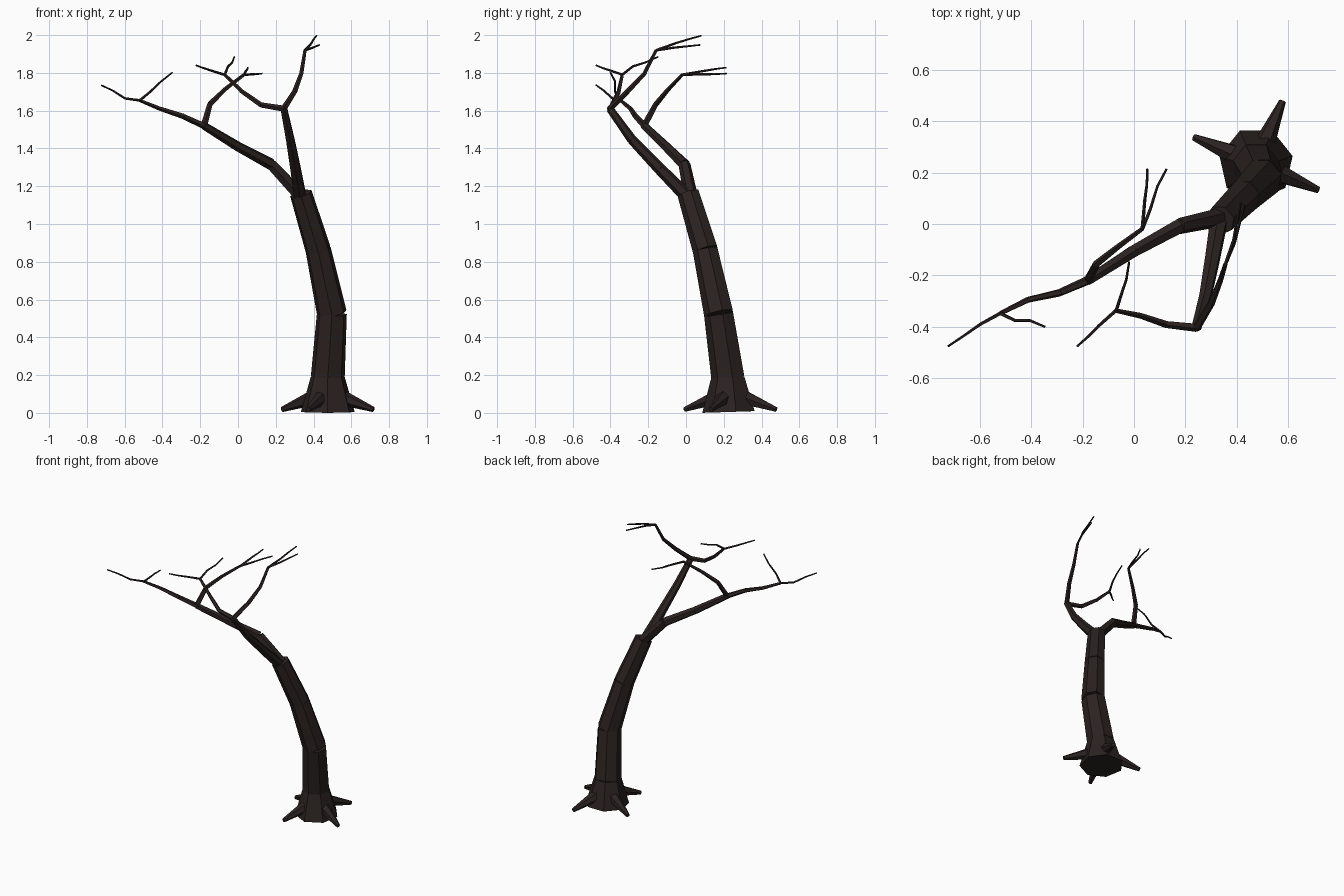
import bpy, bmesh, math
from mathutils import Vector, Matrix

bark = bpy.data.materials.new("dark_bark")
bark.diffuse_color = (0.024, 0.016, 0.015, 1)


def limb(name, pts, r0, r1, sides, radii=None, turn=-math.pi / 2):
    """Chain of straight tapered segments with flat faces."""
    bm = bmesh.new()
    n = len(pts) - 1
    radii = radii or [r0 + (r1 - r0) * i / n for i in range(n + 1)]
    for i in range(n):
        a, b = Vector(pts[i]), Vector(pts[i + 1])
        d = b - a
        rot = Vector((0, 0, 1)).rotation_difference(d).to_matrix()
        rings = []
        for c, r in ((a, radii[i]), (b, radii[i + 1])):
            ring = []
            for k in range(sides):
                t = turn + 2 * math.pi * k / sides
                ring.append(bm.verts.new(c + rot @ Vector((r * math.cos(t), r * math.sin(t), 0))))
            rings.append(ring)
        lo, hi = rings
        for k in range(sides):
            j = (k + 1) % sides
            bm.faces.new((lo[k], lo[j], hi[j], hi[k]))
        bm.faces.new(lo[::-1])
        bm.faces.new(hi)
    mesh = bpy.data.meshes.new(name)
    bm.to_mesh(mesh)
    bm.free()
    mesh.materials.append(bark)
    ob = bpy.data.objects.new(name, mesh)
    bpy.context.collection.objects.link(ob)
    return ob


# Trunk with flared foot
limb("trunk_flare", [(.475, .232, .005), (.475, .226, .19)], .146, .092, 7)
limb("trunk", [(.475, .226, .185), (.497, .176, .525), (.425, .105, .86), (.333, .014, 1.16)],
     0, 0, 7, radii=[.092, .081, .069, .06])

# Four spreading roots
for i in range(4):
    t = math.radians(67 + 90 * i)
    c, s = math.cos(t), math.sin(t)
    limb(f"root_{i + 1}", [(.475 + .07 * c, .235 + .07 * s, .085),
                           (.475 + .263 * c, .235 + .263 * s, .018)], .043, .014, 6)

# Main forks
A = (-.18, -.22, 1.52)
B = (.243, -.403, 1.61)
limb("left_fork", [(.33, .025, 1.15), (.177, -.008, 1.315), (0, -.105, 1.41), A], .037, .021, 6)
limb("right_fork", [(.33, .012, 1.14), (.305, -.137, 1.29), (.277, -.285, 1.445), B], .037, .02, 6)

# Secondary branches
A1 = (-.52, -.348, 1.655)
A2 = (.032, -.02, 1.79)
B1 = (-.07, -.337, 1.79)
B2 = (.355, -.157, 1.92)
limb("left_outer_branch", [A, (-.288, -.267, 1.57), (-.41, -.294, 1.61), A1], .018, .009, 5)
limb("left_upper_branch", [A, (-.148, -.158, 1.635), (-.065, -.092, 1.715), A2], .018, .009, 5)
limb("right_inner_branch", [B, (.122, -.39, 1.63), (.022, -.356, 1.70), B1], .017, .009, 5)
limb("right_upper_branch", [B, (.30, -.31, 1.70), (.335, -.22, 1.795), B2], .017, .009, 5)

# Thin end twigs, two on each branch
twigs = [
    [A1, (-.597, -.39, 1.665), (-.66, -.434, 1.705), (-.723, -.476, 1.735)],
    [A1, (-.465, -.375, 1.70), (-.407, -.375, 1.755), (-.347, -.40, 1.803)],
    [A2, (.042, .095, 1.81), (.05, .155, 1.82), (.052, .215, 1.828)],
    [A2, (.062, .055, 1.792), (.09, .145, 1.793), (.127, .215, 1.797)],
    [B1, (-.135, -.395, 1.81), (-.18, -.44, 1.825), (-.222, -.477, 1.84)],
    [B1, (-.052, -.28, 1.835), (-.03, -.215, 1.855), (-.019, -.147, 1.885)],
    [B2, (.388, -.06, 1.955), (.40, .01, 1.977), (.416, .082, 1.997)],
    [B2, (.39, -.075, 1.932), (.41, 0, 1.94), (.43, .075, 1.948)],
]
for i, p in enumerate(twigs):
    limb(f"twig_{i + 1}", p, .0075, .0045, 5)
